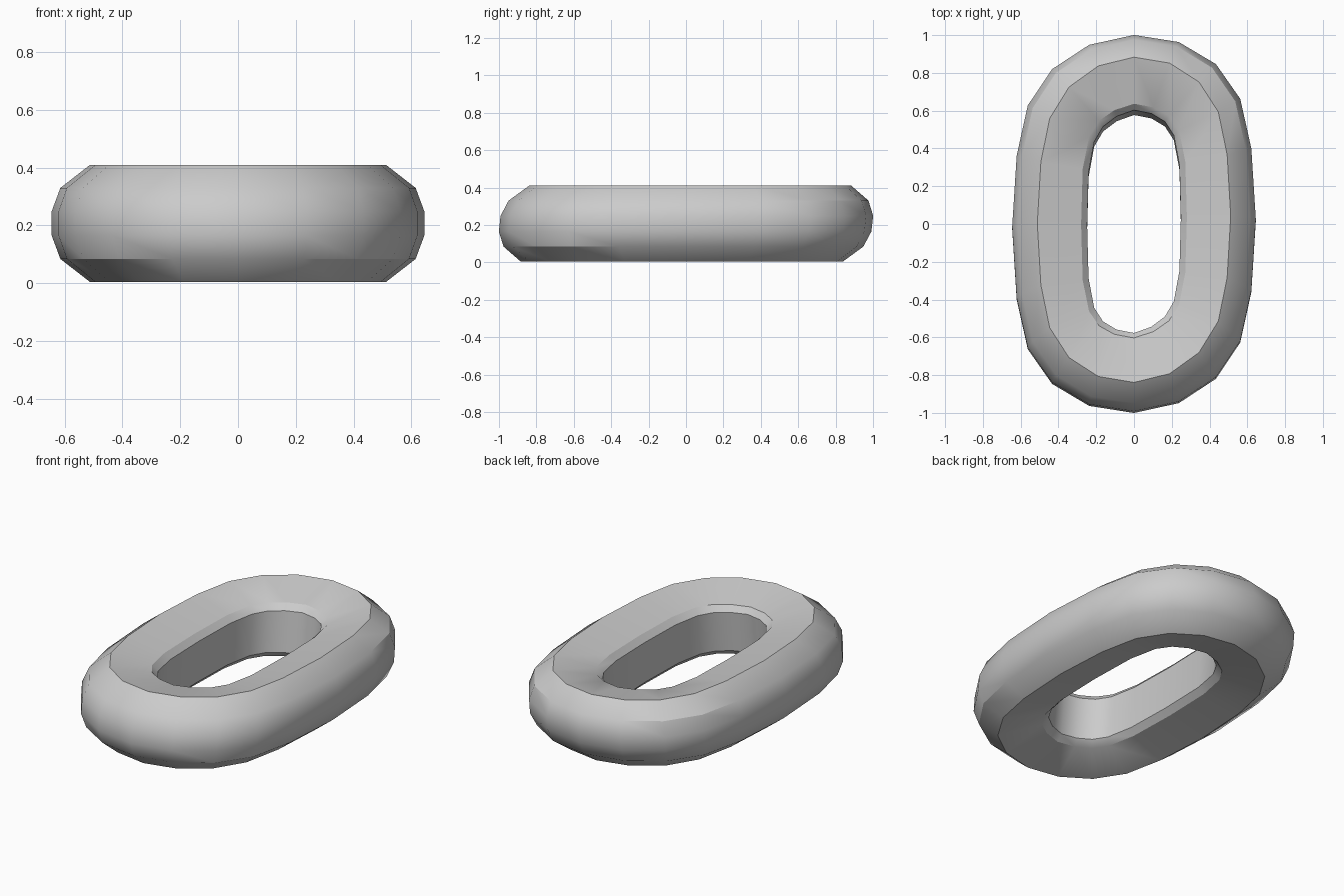
import bpy, bmesh

if "Cube" in bpy.data.objects:
    bpy.data.objects.remove(bpy.data.objects["Cube"])

# Quarter outlines (from the +y tip to the +x side), as fractions of half width / half length
OUTER = [(0, 1), (.368, .955), (.672, .832), (.872, .643), (.963, .378), (1, 0)]
INNER = [(0, 1), (.37, .957), (.66, .875), (.85, .745), (.97, .475), (1, 0)]

# Upper half of the tube section: half width, half length, height above middle, outline
MID_Z = 0.207
SECTION = [
    (.645, .996, .042, OUTER),   # outer wall
    (.615, .962, .123, OUTER),   # outer shoulder
    (.512, .861, .203, OUTER),   # rim edge
    (.280, .620, .152, INNER),   # dished inner edge
    (.248, .590, .118, INNER),   # top of hole wall
]
section = SECTION + [(a, b, -h, o) for a, b, h, o in reversed(SECTION)]


def full_outline(quarter):
    right = quarter + [(x, -y) for x, y in reversed(quarter[:-1])]
    return right + [(-x, y) for x, y in reversed(right[1:-1])]


# Link: rings lofted around the tube section, leaning slightly along y
bm = bmesh.new()
rings = []
for a, b, h, outline in section:
    rings.append([bm.verts.new((a * x, b * y + 0.02 * x + 0.11 * h, MID_Z + h))
                  for x, y in full_outline(outline)])
for i, ring in enumerate(rings):
    nxt = rings[(i + 1) % len(rings)]
    n = len(ring)
    for j in range(n):
        k = (j + 1) % n
        bm.faces.new((ring[j], ring[k], nxt[k], nxt[j]))
bmesh.ops.recalc_face_normals(bm, faces=bm.faces)

mesh = bpy.data.meshes.new("chain_link")
bm.to_mesh(mesh)
bm.free()
link = bpy.data.objects.new("chain_link", mesh)
bpy.context.collection.objects.link(link)
bpy.context.view_layer.objects.active = link
link.select_set(True)
bpy.ops.object.shade_smooth_by_angle(angle=0.56)
